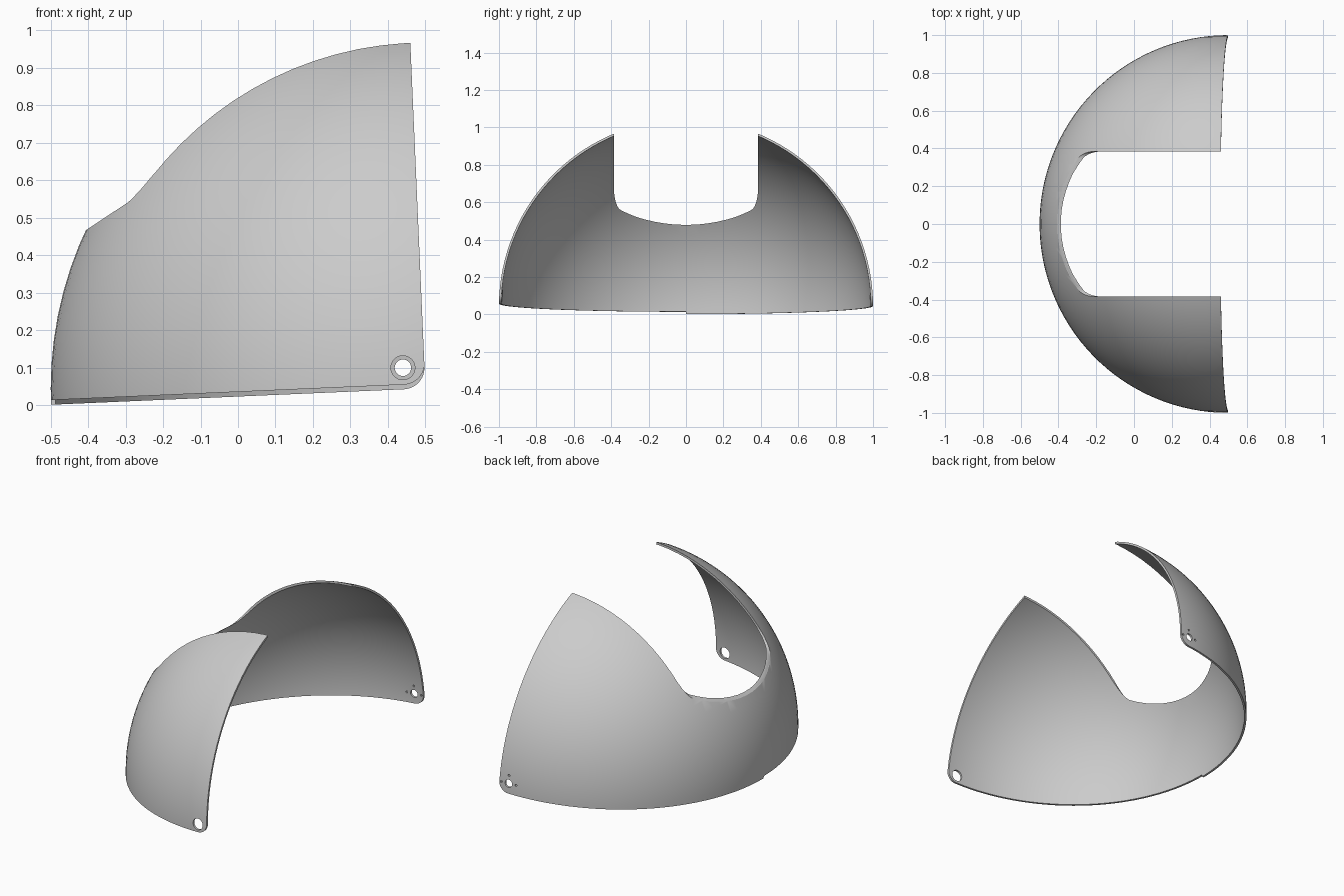
import bpy, bmesh
from math import sin, cos, pi, radians
from mathutils import Matrix, Vector

cube = bpy.data.objects.get("Cube")
if cube:
    bpy.data.objects.remove(cube, do_unlink=True)

CENTRE = Vector((0.5, 0, 0.045))   # centre of the spherical shell
THICK = 0.012
TILT = radians(2.5)
PIVOT = (0.44, 0.1)                # x, z of the hinge holes


def new_object(name, bm):
    mesh = bpy.data.meshes.new(name)
    bm.to_mesh(mesh)
    bm.free()
    obj = bpy.data.objects.new(name, mesh)
    bpy.context.scene.collection.objects.link(obj)
    return obj


def prism(points, y0, y1):
    """Extrude an x-z outline from y0 to y1."""
    bm = bmesh.new()
    face = bm.faces.new([bm.verts.new((x, y0, z)) for x, z in points])
    ext = bmesh.ops.extrude_face_region(bm, geom=[face])
    verts = [g for g in ext["geom"] if isinstance(g, bmesh.types.BMVert)]
    bmesh.ops.translate(bm, verts=verts, vec=(0, y1 - y0, 0))
    bmesh.ops.recalc_face_normals(bm, faces=bm.faces)
    return bm


def cut(target, bm):
    """Subtract a bmesh solid from the target, then drop the cutter."""
    cutter = new_object("cutter", bm)
    cutter.hide_render = True
    mod = target.modifiers.new("cut", "BOOLEAN")
    mod.operation = "DIFFERENCE"
    mod.solver = "EXACT"
    mod.object = cutter
    bpy.context.view_layer.objects.active = target
    bpy.ops.object.modifier_apply(modifier=mod.name)
    bpy.data.objects.remove(cutter, do_unlink=True)


def trim_outline(lift, gap):
    """Area below the lower edge and ahead of the front edge, rounded corner."""
    r = 0.0575
    uv = [(-1.4, lift)]
    for i in range(13):
        a = -pi / 2 + i * pi / 24
        uv.append((gap - r + r * cos(a), lift + r + r * sin(a)))
    uv += [(gap, 1.4), (1.4, 1.4), (1.4, -1), (-1.4, -1)]
    c, s = cos(TILT), sin(TILT)
    return [(CENTRE.x + u * c - v * s, CENTRE.z + u * s + v * c) for u, v in uv]


def circle(x, z, r, n):
    return [(x + r * cos(2 * pi * i / n), z + r * sin(2 * pi * i / n))
            for i in range(n)]


# Hollow sphere: outer skin and reversed inner skin, poles at the hinges
bm = bmesh.new()
place = Matrix.Translation(CENTRE) @ Matrix.Rotation(pi / 2, 4, "X")
for radius in (1, 1 - THICK):
    made = bmesh.ops.create_uvsphere(bm, u_segments=96, v_segments=63,
                                     radius=radius, matrix=place)
    if radius < 1:
        inner = {f for v in made["verts"] for f in v.link_faces}
        bmesh.ops.reverse_faces(bm, faces=list(inner))
shell = new_object("visor_shell", bm)

# Lower and front edges; the front half sits slightly higher, leaving a step
cut(shell, prism(trim_outline(0, 0), -1.3, 1.3))
cut(shell, prism(trim_outline(0.0125, 0.001), -1.3, 0))

# Central opening with rounded inner corners
notch = prism([(-1, 0.072), (-0.1, 0.67), (1, 0.67), (1, 1.5), (-1, 1.5)],
              -0.385, 0.385)
edges = [e for e in notch.edges
         if all(v.co.z < 0.7 for v in e.verts)
         and abs(e.verts[0].co.y - e.verts[1].co.y) < 0.01]
bmesh.ops.bevel(notch, geom=edges, offset=0.035, segments=6, profile=0.5,
                affect="EDGES")
cut(shell, notch)

# Hinge holes: a wide one in front, a narrow one with three screw holes behind
px, pz = PIVOT
cut(shell, prism(circle(px, pz, 0.032, 32), -1.2, -0.8))
cut(shell, prism(circle(px, pz, 0.022, 32), 0.8, 1.2))
for k in range(3):
    a = k * pi / 2
    cut(shell, prism(circle(px + 0.045 * cos(a), pz + 0.045 * sin(a), 0.006, 12),
                     0.8, 1.2))

# Material
grey = bpy.data.materials.new("light_grey")
grey.use_nodes = True
colour = (0.6, 0.6, 0.6, 1)
grey.diffuse_color = colour
grey.node_tree.nodes["Principled BSDF"].inputs["Base Color"].default_value = colour
shell.data.materials.clear()
shell.data.materials.append(grey)
for p in shell.data.polygons:
    p.material_index = 0

# Smooth skin with crisp rims
bpy.ops.object.select_all(action="DESELECT")
shell.select_set(True)
bpy.context.view_layer.objects.active = shell
bpy.ops.object.shade_smooth_by_angle(angle=radians(30))
